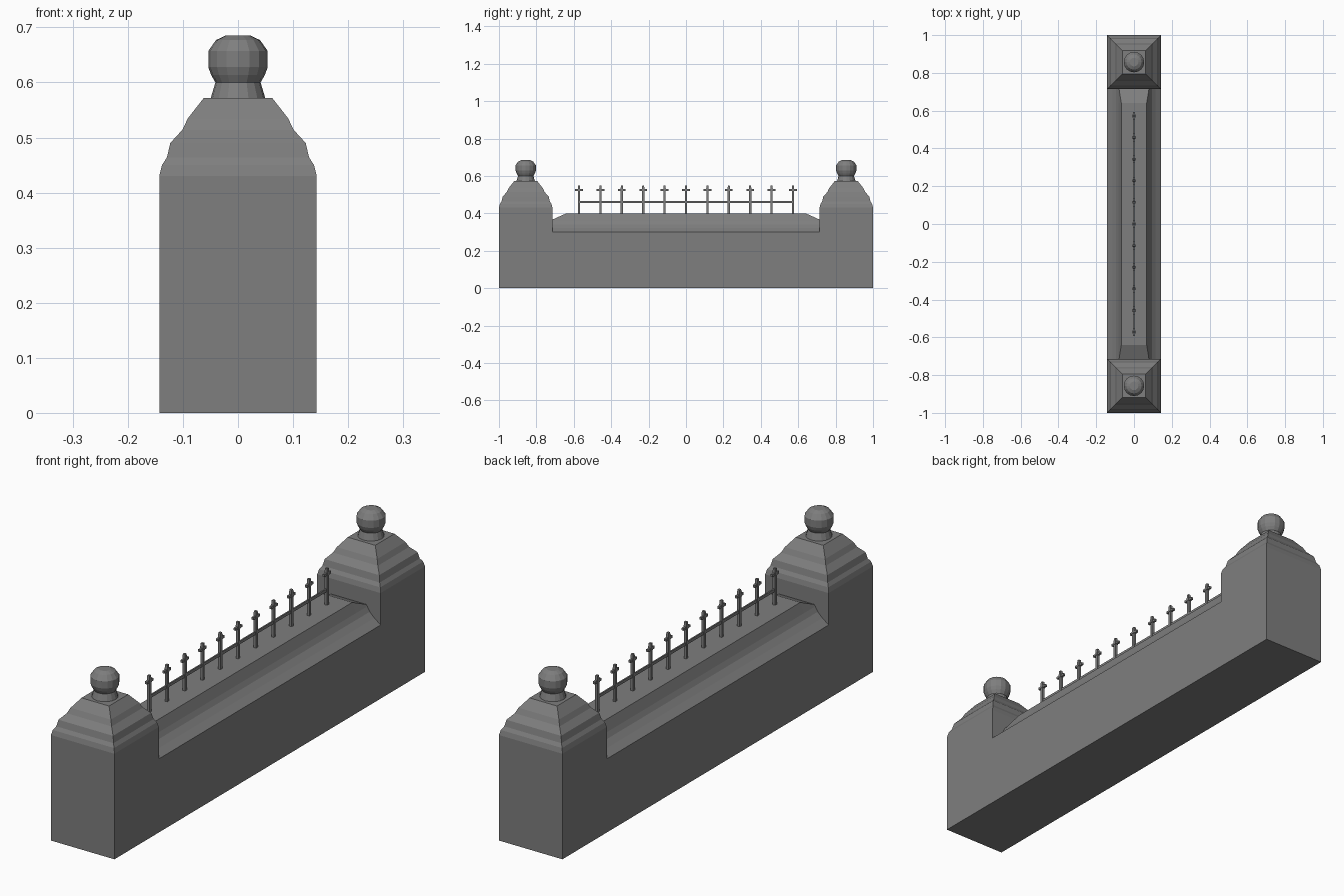
import bpy, bmesh, math
from mathutils import Matrix

if "Cube" in bpy.data.objects:
    bpy.data.objects.remove(bpy.data.objects["Cube"])


def finish(name, bm):
    bmesh.ops.recalc_face_normals(bm, faces=bm.faces)
    me = bpy.data.meshes.new(name)
    bm.to_mesh(me)
    bm.free()
    ob = bpy.data.objects.new(name, me)
    bpy.context.collection.objects.link(ob)
    me.materials.append(stone)
    return ob


def skin(name, rings):
    """Join stacked closed rings of points and cap both ends."""
    bm = bmesh.new()
    loops = [[bm.verts.new(p) for p in ring] for ring in rings]
    n = len(loops[0])
    for a, b in zip(loops, loops[1:]):
        for i in range(n):
            j = (i + 1) % n
            bm.faces.new((a[i], a[j], b[j], b[i]))
    bm.faces.new(loops[0])
    bm.faces.new(loops[-1])
    return finish(name, bm)


def lathe_rings(profile, sides, y, phase=0.0):
    return [[(r * math.cos(math.tau * i / sides + phase),
              y + r * math.sin(math.tau * i / sides + phase), z)
             for i in range(sides)] for r, z in profile]


def box(bm, size, loc):
    bmesh.ops.create_cube(bm, size=1, matrix=Matrix.Translation(loc) @ Matrix.Diagonal((*size, 1)))


# Dark grey shared by all parts
stone = bpy.data.materials.new("dark_stone")
stone.diffuse_color = (.21, .21, .21, 1)
stone.use_nodes = True
stone.node_tree.nodes["Principled BSDF"].inputs["Base Color"].default_value = stone.diffuse_color

# Pillars with stepped caps, and ball finials
pillar_profile = [(.143, 0), (.143, .43), (.138, .45), (.129, .464), (.123, .49),
                  (.101, .514), (.091, .535), (.062, .572)]
finial_profile = [(.050, .57), (.041, .60), (.049, .614), (.054, .628), (.054, .657),
                  (.040, .677), (.023, .685)]
for side, y in (("front", -.857), ("back", .857)):
    square = [(h * math.sqrt(2), z) for h, z in pillar_profile]
    skin(side + "_pillar", lathe_rings(square, 4, y, math.pi / 4))
    skin(side + "_finial", lathe_rings(finial_profile, 16, y))

# Low wall with coved coping; the top drops towards both pillars
half = [(.143, 0), (.143, .30), (.115, .321), (.094, .341)]


def section(y, top):
    right = half + top
    return [(x, y, z) for x, z in right] + [(-x, y, z) for x, z in reversed(right)]


low, high = [(.083, .36), (.080, .364)], [(.083, .36), (.067, .40)]
skin("wall", [section(-.72, low), section(-.64, high), section(.64, high), section(.72, low)])

# Railing: spiked posts and one long rail
bm = bmesh.new()
box(bm, (.006, 1.15, .012), (0, 0, .46))
for i in range(11):
    y = -.572 + i * .1144
    box(bm, (.011, .012, .125), (0, y, .4575))
    box(bm, (.009, .042, .010), (0, y, .525))
    bmesh.ops.create_cone(bm, cap_ends=True, segments=4, radius1=.010, radius2=.007, depth=.029,
                          matrix=Matrix.Translation((0, y, .5345)) @ Matrix.Rotation(math.pi / 4, 4, 'Z'))
finish("railing", bm)
